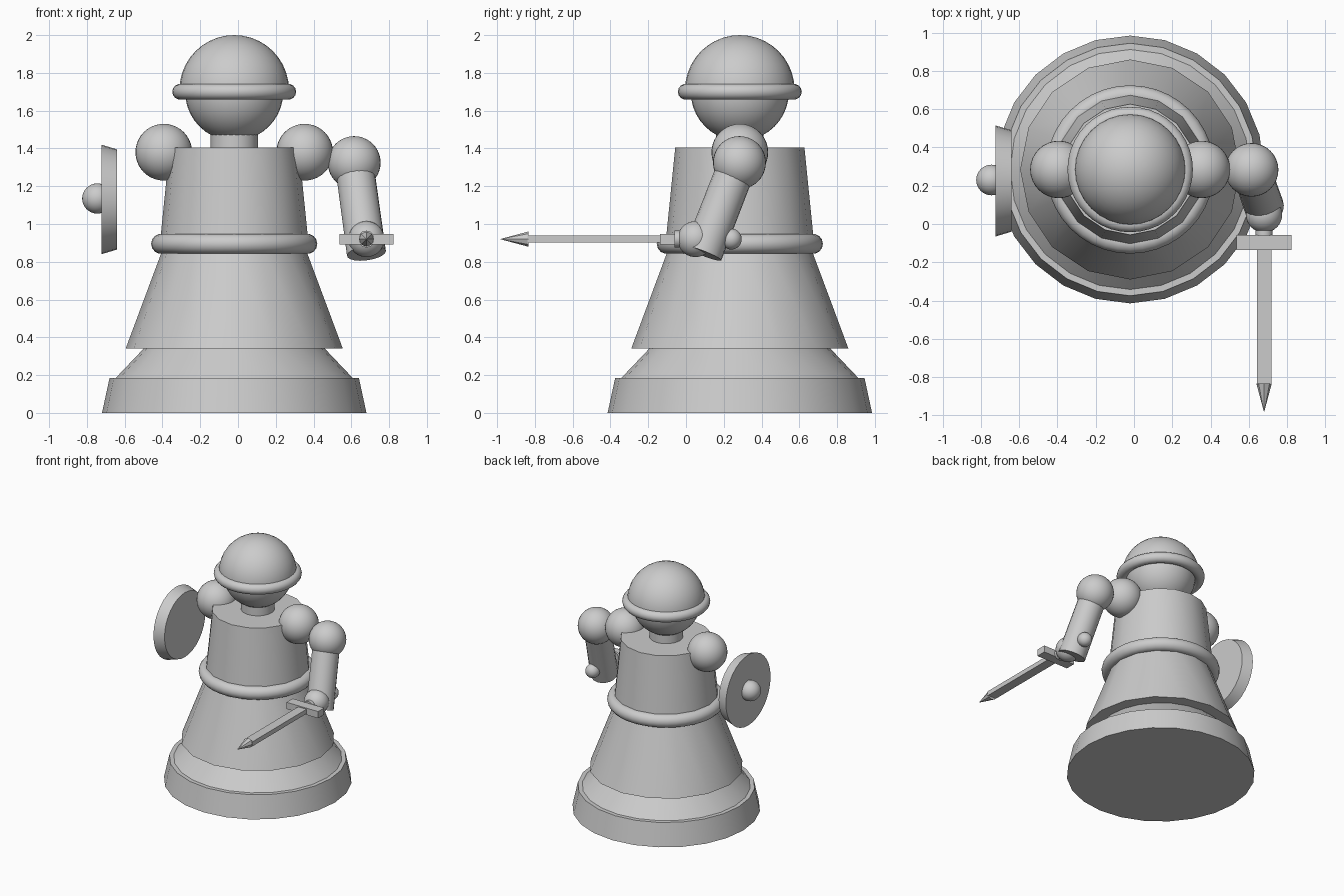
import bpy, math
from mathutils import Vector

if "Cube" in bpy.data.objects:
    bpy.data.objects.remove(bpy.data.objects["Cube"])

grey = bpy.data.materials.new("plain_grey")
grey.diffuse_color = (0.6, 0.6, 0.6, 1)
grey.use_nodes = True
grey.node_tree.nodes["Principled BSDF"].inputs["Base Color"].default_value = grey.diffuse_color
CX, CY = -0.02, 0.285          # axis of the body
HX, HZ = 0.68, 0.92            # line of the sword


def finish(name, smooth=True):
    ob = bpy.context.object
    ob.name = name
    ob.data.materials.append(grey)
    if smooth:
        bpy.ops.object.shade_smooth_by_angle(angle=math.radians(32))
    return ob


def frustum(name, a, b, r1, r2, sides=24, smooth=True):
    """Tapered cylinder running from point a to point b."""
    a, b = Vector(a), Vector(b)
    d = b - a
    bpy.ops.mesh.primitive_cone_add(
        vertices=sides, radius1=r1, radius2=r2, depth=d.length,
        location=(a + b) / 2,
        rotation=Vector((0, 0, 1)).rotation_difference(d).to_euler())
    return finish(name, smooth)


def upright(name, z1, z2, r1, r2, sides):
    return frustum(name, (CX, CY, z1), (CX, CY, z2), r1, r2, sides)


def ball(name, loc, r):
    bpy.ops.mesh.primitive_uv_sphere_add(segments=32, ring_count=20, radius=r, location=loc)
    return finish(name)


def ring(name, z, major, minor):
    bpy.ops.mesh.primitive_torus_add(
        location=(CX, CY, z), major_radius=major, minor_radius=minor,
        major_segments=40, minor_segments=14)
    return finish(name)


def box(name, loc, size):
    bpy.ops.mesh.primitive_cube_add(size=1, location=loc)
    bpy.context.object.scale = size
    return finish(name, False)


def dome(name, z, r):
    """Closed upper half ball turned from a quarter-circle profile."""
    n, seg = 10, 32
    verts, faces = [], []
    for i in range(n):
        t = i / n * math.pi / 2
        for j in range(seg):
            p = j / seg * math.tau
            verts.append((r * math.cos(t) * math.cos(p), r * math.cos(t) * math.sin(p), r * math.sin(t)))
    verts.append((0, 0, r))
    faces.append(tuple(reversed(range(seg))))
    for i in range(n):
        for j in range(seg):
            a, b = i * seg + j, i * seg + (j + 1) % seg
            faces.append((a, b, b + seg, a + seg) if i < n - 1 else (a, b, n * seg))
    me = bpy.data.meshes.new(name)
    me.from_pydata(verts, [], faces)
    ob = bpy.data.objects.new(name, me)
    ob.location = (CX, CY, z)
    bpy.context.collection.objects.link(ob)
    bpy.ops.object.select_all(action='DESELECT')
    ob.select_set(True)
    bpy.context.view_layer.objects.active = ob
    return finish(name)


# base and body
upright("base", 0, 0.185, 0.70, 0.66, 24)
upright("base_slope", 0.18, 0.345, 0.632, 0.475, 24)
upright("skirt", 0.34, 0.89, 0.575, 0.37, 16)
upright("torso", 0.88, 1.405, 0.395, 0.342, 16)
ring("belt", 0.895, 0.387, 0.053)

# head and helmet
upright("neck", 1.39, 1.50, 0.125, 0.125, 24)
ball("head", (CX, CY, 1.70), 0.26)
dome("helmet", 1.71, 0.29)
ring("helmet_brim", 1.70, 0.286, 0.042)

# shoulders and sword arm
for side, label in ((-1, "left"), (1, "right")):
    ball(label + "_shoulder", (CX + side * 0.373, CY, 1.38), 0.15)
ball("upper_arm", (0.615, 0.283, 1.325), 0.14)
frustum("forearm", (0.615, 0.275, 1.32), (0.68, 0.09, 0.845), 0.102, 0.104, 20)
ball("hand", (HX, 0.05, HZ), 0.095)

# sword
ball("pommel", (HX, 0.24, HZ), 0.055)
frustum("grip", (HX, 0.24, HZ), (HX, -0.06, HZ), 0.045, 0.045, 12)
box("guard", (HX, -0.097, HZ), (0.287, 0.08, 0.055))
box("blade", (HX, -0.485, HZ), (0.076, 0.71, 0.037))
frustum("blade_tip", (HX, -0.835, HZ), (HX, -0.985, HZ), 0.04, 0, 8, False)

# shield
frustum("shield", (-0.723, 0.225, 1.13), (-0.64, 0.225, 1.13), 0.29, 0.265, 32)
ball("shield_boss", (-0.745, 0.23, 1.135), 0.08)
